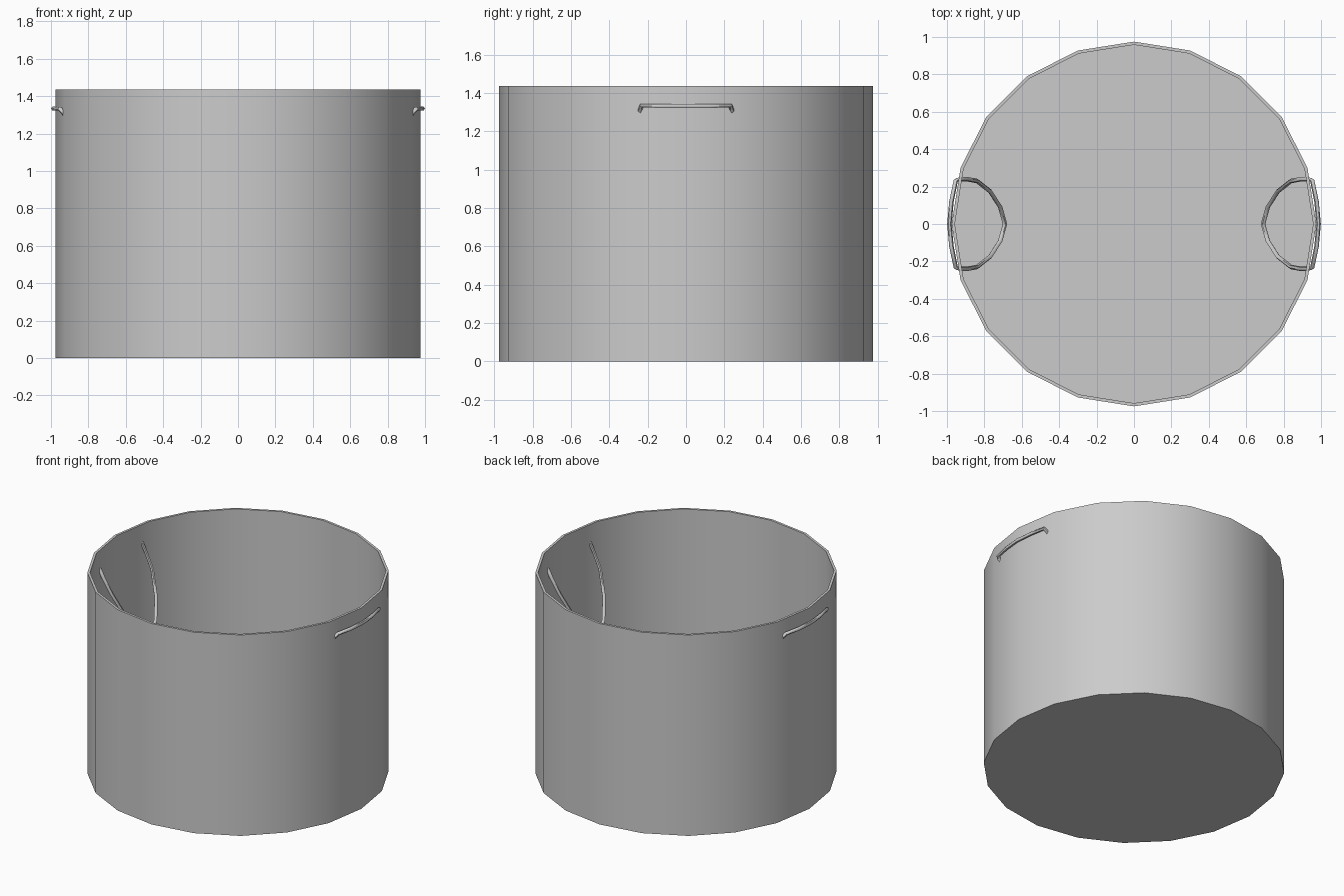
import bpy, bmesh
from math import radians, sin, cos, pi

cube = bpy.data.objects.get("Cube")
if cube:
    bpy.data.objects.remove(cube, do_unlink=True)

SIDES = 20
RADIUS = 0.975
HEIGHT = 1.435
WALL = 0.017

# One plain metal colour for everything
metal = bpy.data.materials.new("light_grey_metal")
metal.use_nodes = True
grey = (0.6, 0.6, 0.6, 1)
metal.diffuse_color = grey
metal.node_tree.nodes["Principled BSDF"].inputs["Base Color"].default_value = grey


def add_object(name, bm, angle):
    bmesh.ops.recalc_face_normals(bm, faces=bm.faces)
    mesh = bpy.data.meshes.new(name)
    bm.to_mesh(mesh)
    bm.free()
    mesh.materials.append(metal)
    obj = bpy.data.objects.new(name, mesh)
    bpy.context.collection.objects.link(obj)
    bpy.ops.object.select_all(action="DESELECT")
    obj.select_set(True)
    bpy.context.view_layer.objects.active = obj
    bpy.ops.object.shade_smooth_by_angle(angle=radians(angle))
    return obj


# Pot body: outer wall, rim, inner wall and floor from a profile of rings
def build_pot():
    bm = bmesh.new()
    profile = [(RADIUS, 0), (RADIUS, HEIGHT),
               (RADIUS - WALL, HEIGHT), (RADIUS - WALL, WALL)]
    rings = [[bm.verts.new((r * cos(2 * pi * i / SIDES),
                            r * sin(2 * pi * i / SIDES), z))
              for i in range(SIDES)] for r, z in profile]
    for low, high in zip(rings, rings[1:]):
        for i in range(SIDES):
            j = (i + 1) % SIDES
            bm.faces.new((low[i], low[j], high[j], high[i]))
    bm.faces.new(rings[0])
    bm.faces.new(rings[-1])
    add_object("pot_body", bm, 30)


# Handle wire: a tube swept along a closed path through the wall
def build_handle(name, side):
    # Half of the bar outside the wall, then half of the loop hanging inside
    outer = [(0.987, 0, 1.333), (0.976, 0.12, 1.333), (0.953, 0.232, 1.333)]
    inner = [(0.932, 0.24, 1.31), (0.895, 0.24, 1.24), (0.84, 0.23, 1.14),
             (0.77, 0.175, 0.98), (0.715, 0.09, 0.86), (0.69, 0, 0.81)]
    half = outer + inner
    path = half + [(x, -y, z) for x, y, z in reversed(half[1:-1])]
    curve = bpy.data.curves.new(name, "CURVE")
    curve.dimensions = "3D"
    curve.bevel_depth = 0.012
    curve.bevel_resolution = 1
    spline = curve.splines.new("POLY")
    spline.points.add(len(path) - 1)
    for point, (x, y, z) in zip(spline.points, path):
        point.co = (side * x, y, z, 1)
    spline.use_cyclic_u = True
    helper = bpy.data.objects.new(name + "_path", curve)
    bpy.context.collection.objects.link(helper)
    bm = bmesh.new()
    mesh = helper.to_mesh()
    bm.from_mesh(mesh)
    helper.to_mesh_clear()
    bpy.data.objects.remove(helper, do_unlink=True)
    add_object(name, bm, 60)


build_pot()
build_handle("left_handle", 1)
build_handle("right_handle", -1)
